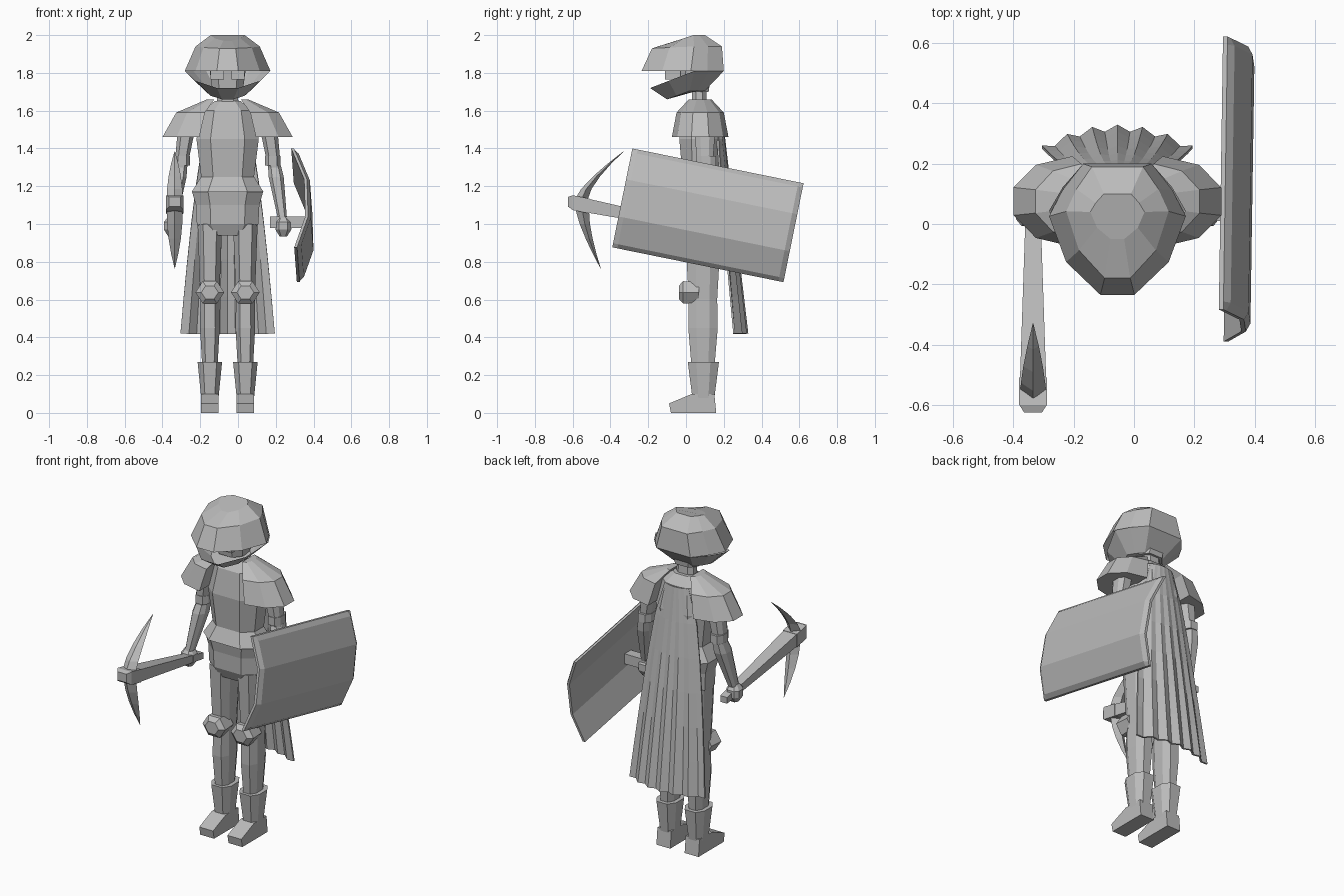
import bpy, bmesh
from math import sin, cos, pi, radians
from mathutils import Matrix, Vector

default_cube = bpy.data.objects.get("Cube")
if default_cube:
    bpy.data.objects.remove(default_cube)

grey = bpy.data.materials.new("plain grey")
grey.use_nodes = True
colour = (.5, .5, .5, 1)
grey.diffuse_color = colour
grey.node_tree.nodes["Principled BSDF"].inputs["Base Color"].default_value = colour

MIDDLE = -.055  # x of the body's plane of symmetry


def finish(name, bm):
    bmesh.ops.recalc_face_normals(bm, faces=bm.faces)
    mesh = bpy.data.meshes.new(name)
    bm.to_mesh(mesh)
    bm.free()
    mesh.materials.append(grey)
    obj = bpy.data.objects.new(name, mesh)
    bpy.context.collection.objects.link(obj)
    return obj


def loft(name, rings, cap_start=True, cap_end=True, closed=True):
    """Skin a stack of equal rings with flat quads."""
    bm = bmesh.new()
    rows = [[bm.verts.new(point) for point in ring] for ring in rings]
    count = len(rows[0])
    for lower, upper in zip(rows, rows[1:]):
        for i in range(count if closed else count - 1):
            j = (i + 1) % count
            bm.faces.new((lower[i], lower[j], upper[j], upper[i]))
    if cap_start:
        bm.faces.new(rows[0])
    if cap_end:
        bm.faces.new(rows[-1])
    return finish(name, bm)


def box(name, centre, size):
    bm = bmesh.new()
    place = Matrix.Translation(centre) @ Matrix.Diagonal((*size, 1))
    bmesh.ops.create_cube(bm, size=1, matrix=place)
    return finish(name, bm)


def tower(name, x, y, ratio, sections, lean=(0, 0)):
    """Stack chamfered rings given as (height, half width); ratio sets the depth."""
    corners = [(.55, -1), (1, -.45), (1, .45), (.55, 1)]
    corners += [(-a, b) for a, b in reversed(corners)]
    top = max(height for height, width in sections)
    rings = []
    for height, width in sections:
        drop = top - height
        rings.append([(x + lean[0] * drop + a * width,
                       y + lean[1] * drop + b * width * ratio, height) for a, b in corners])
    return loft(name, rings)


def head_ring(width, front, back, height, rise=0):
    """Blunt-nosed outline; rise lifts the sides and back above the front."""
    half = []
    for across, along in ((.25, 0), (.75, .25), (1, .6), (.8, .8), (.5, 1)):
        half.append((across * width, front + along * (back - front),
                     height + rise * min(1, along / .6)))
    return ([(MIDDLE + x, y, z) for x, y, z in half]
            + [(MIDDLE - x, y, z) for x, y, z in reversed(half)])


# Helmet shell, jaw guard and the face between them
crown = head_ring(width=.09, front=-.05, back=.1, height=1.97, rise=.03)
temple = head_ring(width=.17, front=-.18, back=.19, height=1.93, rise=.01)
brim = head_ring(width=.227, front=-.235, back=.2, height=1.81)
lip = head_ring(width=.227, front=-.19, back=.2, height=1.72, rise=.09)
chin = head_ring(width=.12, front=-.1, back=.1, height=1.66, rise=.045)
loft("helmet", [crown, temple, brim], cap_end=False)
loft("jaw_guard", [lip, chin], cap_start=False)
tower("face", MIDDLE, .04, 1, [(1.7, .08), (1.85, .1)])

# Torso
tower("neck", MIDDLE, .07, .7, [(1.6, .06), (1.75, .05)])
tower("breastplate", MIDDLE, .08, .7,
      [(1.17, .19), (1.25, .14), (1.45, .165), (1.6, .13), (1.65, .07)])
tower("hips", MIDDLE, .085, .65, [(.94, .12), (1, .163), (1.1, .168), (1.17, .188)])

PAD_LEVELS = [dict(height=1.46, base=.15, reach=.205, depth=.15),
              dict(height=1.59, base=.12, reach=.16, depth=.125),
              dict(height=1.66, base=.07, reach=.04, depth=.06)]


def shoulder_ring(side, height, base, reach, depth):
    """Half oval opening away from the neck."""
    angles = [(step - 2.5) * pi / 5 for step in range(6)]
    return [(MIDDLE + side * (base + reach * cos(a)), .075 + depth * sin(a), height)
            for a in angles]


# Paired parts
for label, side in (("right", -1), ("left", 1)):
    box(label + "_eye", (MIDDLE + side * .055, -.07, 1.8), (.07, .08, .07))
    loft(label + "_shoulder_pad", [shoulder_ring(side, **level) for level in PAD_LEVELS])

    # Arm
    lean = side * .15
    tower(label + "_upper_arm", MIDDLE + side * .215, .1, 1.2, [(1.52, .047), (1.3, .034)], (lean, 0))
    tower(label + "_elbow_cuff", MIDDLE + side * .24, .105, 1.3, [(1.31, .041), (1.36, .041)])
    tower(label + "_forearm", MIDDLE + side * .248, .11, 1.3,
          [(1.31, .034), (1.25, .04), (1.03, .024)], (lean, -.25))
    tower(label + "_hand", MIDDLE + side * .295, .035, 1,
          [(.935, .02), (.97, .042), (1.01, .042), (1.04, .02)])

    # Leg
    x = MIDDLE + side * .094
    tower(label + "_leg", x, .09, 1.5, [(.2, .038), (.45, .052), (.6, .05), (1, .065)])
    knee = []
    for y, radius in ((-.038, .045), (-.015, .076), (.07, .07)):
        angles = [corner * pi / 3 for corner in range(6)]
        knee.append([(x + radius * cos(a), y, .638 + .9 * radius * sin(a)) for a in angles])
    loft(label + "_knee_pad", knee)

    # Boot
    tower(label + "_boot_shaft", x, .092, 1.27, [(.27, .065), (.08, .046)])
    sole = [(-.08, 0), (-.09, .05), (.03, .1), (.15, .1), (.16, 0)]
    loft(label + "_foot", [[(x + edge, y, z) for y, z in sole] for edge in (-.046, .046)])


# Cape with shallow folds that deepen towards the hem
def cape_row(t):
    half = .08 + .17 * t ** .6
    row = []
    for fold in range(-6, 7):
        u = fold / 6
        row.append((MIDDLE + u * half,
                    .19 + .14 * t - .28 * half * u * u - .022 * t * (fold % 2),
                    1.6 - 1.18 * t))
    return row


cape = loft("cape", [cape_row(step / 6) for step in range(7)], False, False, closed=False)
cape.modifiers.new("cloth thickness", "SOLIDIFY").thickness = .01

# Shield: flat middle, swept-back edges, bevelled rim, tilted forward
SHIELD_HALF = .267
tilt = Matrix.Rotation(radians(-11.5), 3, "X")
shield_centre = Vector((0, .116, 1.046))


def shield_ring(along, bevel):
    steps = [-SHIELD_HALF, -.245, -.1, .1, .245, SHIELD_HALF]
    outer, inner = [], []
    for up in steps:
        face = .39 - .38 * max(0, abs(up) - .1) + .015 * along - .03 * up
        rim = .015 if abs(up) == SHIELD_HALF else bevel
        outer.append(Vector((face - rim, along, up)))
        inner.append(Vector((face - .03, along, up)))
    return [shield_centre + tilt @ point for point in outer + inner[::-1]]


loft("shield", [shield_ring(along, bevel) for along, bevel in
                ((-.4625, .015), (-.435, 0), (.435, 0), (.4625, .015))])
box("shield_grip", (.265, .04, 1.01), (.19, .06, .06))

# Pick: tapered handle, head block and two curved blades
PICK = -.335


def bar(name, sections):
    """Square bar along the sloping handle, given as (y, half width)."""
    square = ((-1, -1), (1, -1), (1, 1), (-1, 1))
    loft(name, [[(PICK + a * size, y, .993 - .2 * y + .85 * b * size) for a, b in square]
                for y, size in sections])


def blade(name, base, tip):
    """Diamond section that curls back and narrows to a point."""
    rings = []
    for step in range(5):
        t = step / 4
        y = base[0] + (tip[0] - base[0]) * t ** 1.4
        z = base[1] + (tip[1] - base[1]) * t
        width = .001 + .042 * (1 - t * t)
        depth = .001 + .035 * (1 - t)
        rings.append([(PICK - width, y, z), (PICK, y - depth, z),
                      (PICK + width, y, z), (PICK, y + depth, z)])
    loft(name, rings)


bar("pick_handle", [(.12, .022), (-.53, .044)])
bar("pick_head", [(-.51, .046), (-.6, .046), (-.625, .03)])
blade("upper_blade", base=(-.56, 1.12), tip=(-.33, 1.385))
blade("lower_blade", base=(-.55, 1.08), tip=(-.452, .765))
